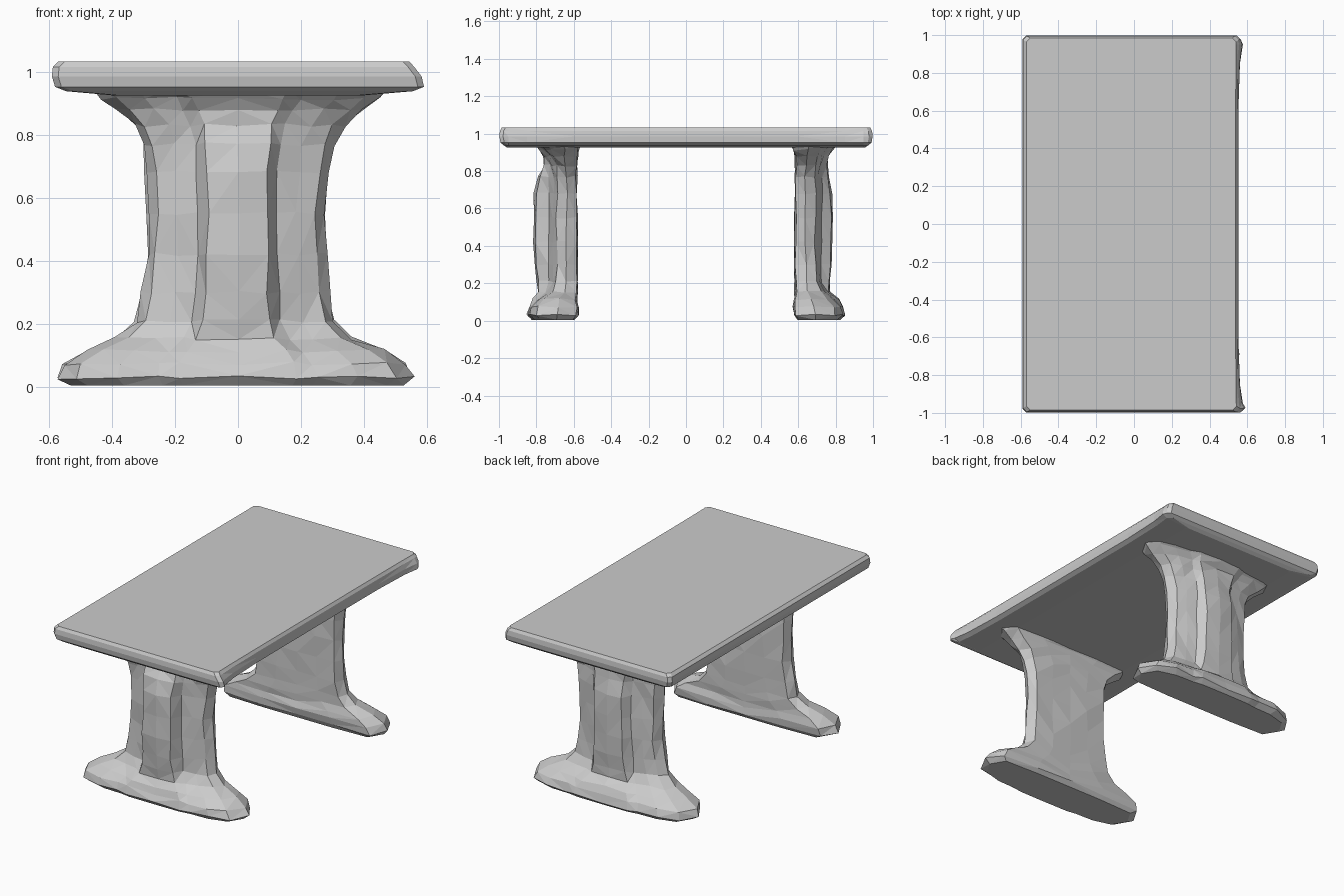
import bpy, bmesh, random
from mathutils import Vector

if "Cube" in bpy.data.objects:
    bpy.data.objects.remove(bpy.data.objects["Cube"])

random.seed(4)


def loft(name, rings, jitter=0.0):
    """Skin a stack of equal-length rings, cap both ends."""
    bm = bmesh.new()
    rows = []
    for i, ring in enumerate(rings):
        row = []
        for p in ring:
            v = Vector(p)
            if jitter and 0 < i < len(rings) - 1:
                v += Vector([random.uniform(-jitter, jitter) for _ in range(3)])
            row.append(bm.verts.new(v))
        rows.append(row)
    n = len(rows[0])
    for a, b in zip(rows, rows[1:]):
        for k in range(n):
            m = (k + 1) % n
            bm.faces.new((a[k], a[m], b[m], b[k]))
    bm.faces.new(rows[0][::-1])
    bm.faces.new(rows[-1])
    bmesh.ops.triangulate(bm, faces=[f for f in bm.faces if len(f.verts) == 4])
    bmesh.ops.recalc_face_normals(bm, faces=bm.faces)
    mesh = bpy.data.meshes.new(name)
    bm.to_mesh(mesh)
    bm.free()
    obj = bpy.data.objects.new(name, mesh)
    bpy.context.collection.objects.link(obj)
    return obj


# Tabletop: rounded slab whose right edge flares at the corners
def top_ring(z, left, right, y_half, flare, c=0.02):
    ys = [-0.95, -0.85, -0.6, -0.3, 0, 0.3, 0.6, 0.85, 0.95]

    def edge(y):
        return right + flare * abs(y) ** 8

    pts = [(-left + c, -y_half, z), (0, -y_half, z), (edge(1) - c, -y_half, z)]
    pts += [(edge(1), -y_half + c, z)]
    pts += [(edge(y), y, z) for y in ys]
    pts += [(edge(0.9), y_half - c, z), (edge(0.9) - c, y_half, z)]
    pts += [(0, y_half, z), (-left + c, y_half, z), (-left, y_half - c, z)]
    pts += [(-left, y, z) for y in reversed(ys)]
    pts += [(-left, -y_half + c, z)]
    return pts


loft("tabletop", [
    top_ring(0.925, 0.40, 0.40, 0.955, 0.0),
    top_ring(0.938, 0.545, 0.525, 0.975, 0.03),
    top_ring(0.952, 0.580, 0.550, 0.992, 0.04),
    top_ring(0.985, 0.590, 0.552, 0.998, 0.03),
    top_ring(1.015, 0.587, 0.549, 0.995, 0.01),
    top_ring(1.032, 0.570, 0.538, 0.985, 0.005),
])

# Pedestal levels: z, left, right, inner y, outer y at sides, outer y at centre
LEVELS = [
    (0.005, 0.53, 0.525, 0.595, 0.81, 0.825),
    (0.03, 0.570, 0.555, 0.575, 0.835, 0.848),
    (0.075, 0.555, 0.530, 0.575, 0.825, 0.840),
    (0.115, 0.480, 0.465, 0.580, 0.79, 0.820),
    (0.155, 0.390, 0.355, 0.582, 0.74, 0.795),
    (0.21, 0.325, 0.305, 0.582, 0.715, 0.795),
    (0.30, 0.303, 0.288, 0.582, 0.71, 0.805),
    (0.42, 0.288, 0.280, 0.582, 0.71, 0.815),
    (0.55, 0.285, 0.276, 0.582, 0.71, 0.815),
    (0.68, 0.292, 0.284, 0.582, 0.71, 0.81),
    (0.77, 0.302, 0.302, 0.582, 0.71, 0.79),
    (0.83, 0.325, 0.335, 0.582, 0.715, 0.762),
    (0.88, 0.385, 0.395, 0.580, 0.73, 0.762),
    (0.915, 0.430, 0.445, 0.572, 0.75, 0.785),
    (0.945, 0.460, 0.475, 0.560, 0.78, 0.810),
]

# Cross-section: fraction of width, depth (0 inner, 1 outer side, 2 outer centre)
SECTION = [(-0.9, 0.04), (-0.45, 0), (0, 0), (0.45, 0), (0.9, 0.04),
           (1, 0.45), (0.9, 0.85), (0.68, 1.0), (0.45, 1.25), (0.33, 1.9),
           (0, 2), (-0.33, 1.9), (-0.45, 1.25), (-0.68, 1.0), (-0.9, 0.85),
           (-1, 0.45)]


def pedestal(name, side, slim):
    rings = []
    for z, left, right, inner, outer, centre in LEVELS:
        if 0.15 < z < 0.8:
            centre -= slim
        ring = []
        for u, v in SECTION:
            x = u * (right if u > 0 else left)
            if v <= 1:
                y = inner + v * (outer - inner)
            else:
                y = outer + (v - 1) * (centre - outer)
            ring.append((x, side * y, z))
        rings.append(ring)
    return loft(name, rings, 0.006)


pedestal("front_pedestal", -1, 0.0)
pedestal("back_pedestal", 1, 0.03)
